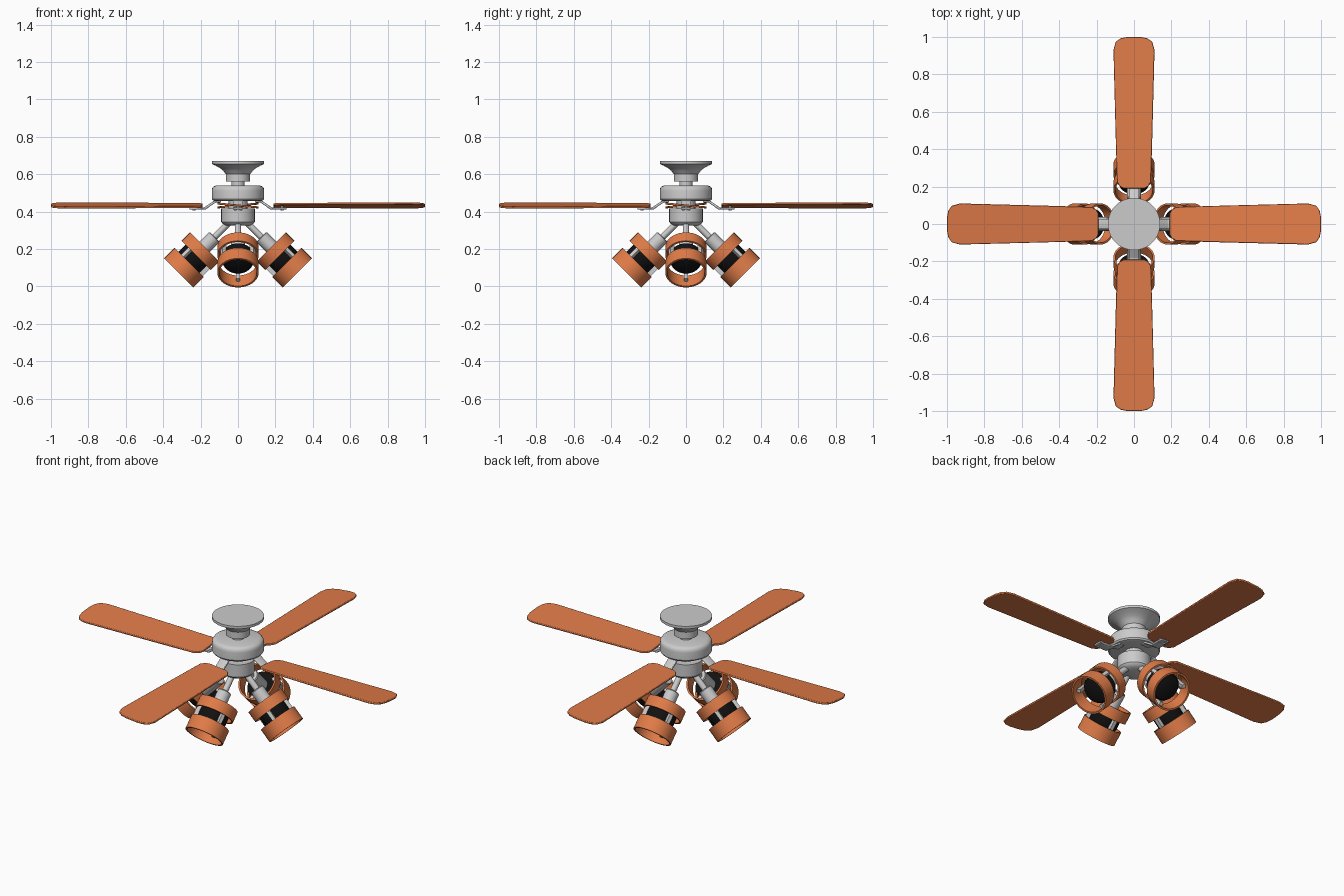
import bpy, bmesh, math
from mathutils import Matrix, Vector

if "Cube" in bpy.data.objects:
    bpy.data.objects.remove(bpy.data.objects["Cube"])


def material(name, col):
    m = bpy.data.materials.new(name)
    m.diffuse_color = (*col, 1)
    m.use_nodes = True
    m.node_tree.nodes["Principled BSDF"].inputs["Base Color"].default_value = m.diffuse_color
    return m


ORANGE = material("orange", (0.75, 0.2, 0.065))
BLACK = material("black", (0.006, 0.006, 0.006))


def finish(name, bm, mat=None, matrix=Matrix(), bevel=0):
    bmesh.ops.recalc_face_normals(bm, faces=bm.faces)
    me = bpy.data.meshes.new(name)
    bm.to_mesh(me)
    bm.free()
    ob = bpy.data.objects.new(name, me)
    bpy.context.collection.objects.link(ob)
    ob.matrix_world = matrix
    if mat:
        me.materials.append(mat)
    if bevel:
        b = ob.modifiers.new("bevel", 'BEVEL')
        b.width, b.segments, b.limit_method = bevel, 2, 'ANGLE'
    bpy.ops.object.select_all(action='DESELECT')
    ob.select_set(True)
    bpy.context.view_layer.objects.active = ob
    bpy.ops.object.shade_smooth_by_angle(angle=math.radians(35))
    return ob


def lathe(name, profile, mat=None, matrix=Matrix(), closed=False, n=32):
    """Spin an (r, z) profile about local z."""
    bm = bmesh.new()
    vs = [bm.verts.new((r, 0, z)) for r, z in profile]
    es = [bm.edges.new(p) for p in zip(vs, vs[1:])]
    if closed:
        es.append(bm.edges.new((vs[-1], vs[0])))
    bmesh.ops.spin(bm, geom=vs + es, axis=(0, 0, 1), cent=(0, 0, 0),
                   angle=2 * math.pi, steps=n, use_duplicate=False)
    bmesh.ops.remove_doubles(bm, verts=bm.verts, dist=1e-5)
    return finish(name, bm, mat, matrix)


def rod(name, r, z0, z1, mat=None, matrix=Matrix(), n=24):
    return lathe(name, [(0, z0), (r, z0), (r, z1), (0, z1)], mat, matrix, n=n)


def slab(name, outline, thick, mat=None, matrix=Matrix(), bevel=0):
    """Extrude a flat outline along local z, centred on z = 0."""
    bm = bmesh.new()
    f = bm.faces.new([bm.verts.new((x, y, -thick / 2)) for x, y in outline])
    g = bmesh.ops.extrude_face_region(bm, geom=[f])['geom']
    bmesh.ops.translate(bm, vec=(0, 0, thick),
                        verts=[v for v in g if isinstance(v, bmesh.types.BMVert)])
    return finish(name, bm, mat, matrix, bevel)


def ring(name, r, z0, z1, t, mat, matrix):
    return lathe(name, [(r - t, z0), (r, z0), (r, z1), (r - t, z1)], mat, matrix, True, 40)


# Central stack: ceiling canopy, down rod, motor, light hub
lathe("ceiling_canopy", [(0, .67), (.14, .67), (.14, .655), (.118, .645), (.095, .632),
                         (.078, .618), (.068, .603), (.065, .60), (.065, .56), (0, .56)], n=40)
rod("down_rod", .036, .52, .57)
lathe("motor_housing", [(0, .54), (.115, .54), (.13, .535), (.138, .525), (.14, .512),
                        (.14, .468), (.134, .46), (.12, .456), (0, .456)], n=40)
rod("motor_neck", .05, .40, .46)
lathe("light_hub", [(0, .418), (.09, .418), (.09, .345), (.084, .337), (.065, .325), (0, .325)])

# Half outlines, mirrored across the blade axis
half = [(.19, .055), (.20, .075), (.225, .091), (.5, .099), (.93, .11), (.975, .098), (.993, .07), (1, .035)]
blade_outline = half + [(x, -y) for x, y in reversed(half)]
PITCH = Matrix.Rotation(math.radians(-5.5), 4, 'X')

for i in range(4):
    turn = Matrix.Rotation(i * math.pi / 2, 4, 'Z')
    tag = f"_{i + 1}"

    # Blade
    slab("fan_blade" + tag, blade_outline, .011, ORANGE,
         turn @ Matrix.Translation((0, 0, .433)) @ PITCH, .003)

    # Blade bracket: side profile bent down under the blade, extruded across
    lean = turn @ Matrix.Rotation(math.pi / 2, 4, 'X')
    slab("blade_bracket" + tag, [(.09, .464), (.12, .464), (.182, .422), (.26, .422),
                                 (.26, .411), (.175, .411), (.117, .450), (.09, .450)],
         .055, None, lean, .003)
    # Screws joining bracket and blade
    for y in (-.015, .015):
        rod("bracket_screw" + tag, .007, .407, .43,
            None, turn @ Matrix.Translation((.235, y, 0)), 12)

    # Spotlight: local z runs down and outward along the lamp axis
    lamp = turn @ Matrix.Translation((.05, 0, .34)) @ Matrix.Rotation(math.radians(135), 4, 'Y')
    rod("lamp_arm" + tag, .017, -.01, .14, None, lamp)
    lathe("lamp_socket" + tag, [(0, .105), (.034, .105), (.038, .11), (.038, .245), (0, .245)],
          None, lamp)
    ring("upper_shade_ring" + tag, .11, .182, .245, .01, ORANGE, lamp)
    ring("lower_shade_ring" + tag, .11, .298, .378, .01, ORANGE, lamp)
    lathe("lamp_body" + tag, [(0, .235), (.08, .235), (.08, .30), (.072, .312), (.04, .322), (0, .325)],
          BLACK, lamp)
    # Struts joining the two rings to the body
    for k in range(3):
        spin = lamp @ Matrix.Rotation(k * 2 * math.pi / 3, 4, 'Z')
        slab("ring_strut" + tag, [(.078, -.01), (.102, -.01), (.102, .01), (.078, .01)],
             .14, None, spin @ Matrix.Translation((0, 0, .272)))
